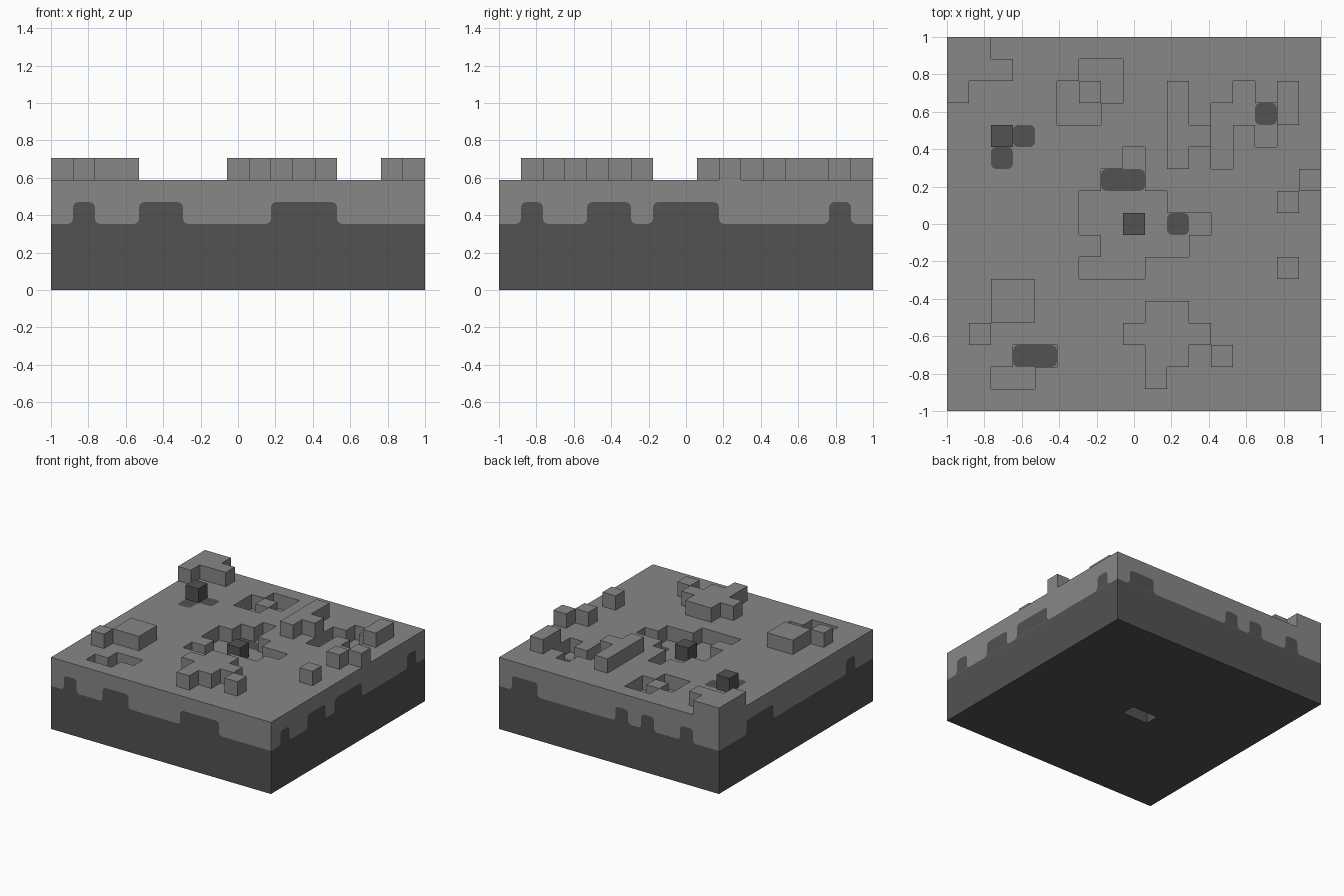
import bpy, bmesh, math
from mathutils import Vector, Matrix

cube = bpy.data.objects.get("Cube")
if cube:
    bpy.data.objects.remove(cube, do_unlink=True)

N = 17            # cells along each side
S = 2 / N         # cell size
RIM = 3           # level where the soil meets the stone
SURFACE = 5       # level of the open ground
R = 0.03          # corner radius of soil patches


def material(name, value):
    m = bpy.data.materials.new(name)
    m.use_nodes = True
    color = (value, value, value, 1)
    m.diffuse_color = color
    m.node_tree.nodes["Principled BSDF"].inputs["Base Color"].default_value = color
    return m


LIGHT = material("light grey", 0.245)
DARK = material("dark grey", 0.084)

# Ground plan, back row first: # raised, o pit, d pit with dark floor,
# p dark patch on the ground, B raised dark block, b dark block in a pit
PLAN = [
    "##...............",
    "###...oo.........",
    "#....o.o..#..o.#.",
    ".....oo...#.ood#.",
    "..Bp......##o.o..",
    "..p.....o.#.o....",
    ".......dd.......#",
    "......oooo.....#.",
    "......oobodo.....",
    ".......oooo......",
    "......ooo......#.",
    "..##.............",
    "..##.....##......",
    ".#......####.....",
    "...dd....##.#....",
    "..oo.....#.......",
    ".................",
][::-1]
LEVEL = {"#": 6, "B": 6, "o": 4, "d": 4}


def edge(i):
    return i * S - 1


def finish(name, bm, mats):
    bmesh.ops.remove_doubles(bm, verts=bm.verts, dist=1e-5)
    mesh = bpy.data.meshes.new(name)
    bm.to_mesh(mesh)
    bm.free()
    for m in mats:
        mesh.materials.append(m)
    obj = bpy.data.objects.new(name, mesh)
    bpy.context.collection.objects.link(obj)
    return obj


def add_face(bm, points, out, mat=0):
    f = bm.faces.new([bm.verts.new(p) for p in points])
    f.normal_update()
    if f.normal.dot(Vector(out)) < 0:
        f.normal_flip()
    f.material_index = mat


def stepped_shell(name, level, is_dark, up, mats):
    """Flat cell faces at their levels, joined by upright walls."""
    bm = bmesh.new()

    def height(i, j):
        return level(i, j) if 0 <= i < N and 0 <= j < N else RIM

    for i in range(N):
        for j in range(N):
            x0, x1, y0, y1 = edge(i), edge(i + 1), edge(j), edge(j + 1)
            h = height(i, j)
            z = h * S
            add_face(bm, [(x0, y0, z), (x1, y0, z), (x1, y1, z), (x0, y1, z)],
                     (0, 0, up), is_dark(i, j))
            # walls where this column stands out beyond its neighbour
            walls = (((1, 0), (x1, y0), (x1, y1)), ((-1, 0), (x0, y0), (x0, y1)),
                     ((0, 1), (x0, y1), (x1, y1)), ((0, -1), (x0, y0), (x1, y0)))
            for (dx, dy), a, b in walls:
                n = height(i + dx, j + dy)
                if (h - n) * up > 0:
                    w = n * S
                    add_face(bm, [(*a, w), (*b, w), (*b, z), (*a, z)],
                             (dx, dy, 0), is_dark(i, j))
    return finish(name, bm, mats)


def arc(cx, cy, start, end, steps=4):
    return [(cx + R * math.cos(math.radians(start + (end - start) * k / steps)),
             cy + R * math.sin(math.radians(start + (end - start) * k / steps)))
            for k in range(steps + 1)]


# Upper ground with blocks and pits
stepped_shell("upper_ground",
              lambda i, j: LEVEL.get(PLAN[j][i], SURFACE),
              lambda i, j: int(PLAN[j][i] in "Bb"), 1, [LIGHT, DARK])

# Lower slab with a small slot in its underside
stepped_shell("lower_slab",
              lambda i, j: 2 if j == N // 2 and i in (7, 8) else 0,
              lambda i, j: 0, -1, [DARK])

# Dark rounded patches on the ground and on pit floors
patches = bmesh.new()
for j, row in enumerate(PLAN):
    i = 0
    while i < N:
        end = i + 1
        if row[i] in "dp":
            while end < N and row[end] == row[i]:
                end += 1
            x0, x1, y0, y1 = edge(i), edge(end), edge(j), edge(j + 1)
            z = LEVEL.get(row[i], SURFACE) * S + 0.003
            outline = (arc(x1 - R, y1 - R, 0, 90) + arc(x0 + R, y1 - R, 90, 180)
                       + arc(x0 + R, y0 + R, 180, 270) + arc(x1 - R, y0 + R, 270, 360))
            add_face(patches, [(x, y, z) for x, y in outline], (0, 0, 1))
        i = end
finish("ground_patches", patches, [DARK])

# Dark bumps rising along each side: (first cell, cell count)
SIDES = {
    "front": [(1, 1), (4, 2), (10, 3)],
    "right": [(1, 1), (4, 2), (7, 3), (15, 1)],
    "back": [(1, 2), (9, 1), (11, 1), (14, 1)],
    "left": [(3, 3), (14, 1)],
}
for turn, (side, bumps) in enumerate(SIDES.items()):
    rot = Matrix.Rotation(turn * math.pi / 2, 3, "Z")
    bm = bmesh.new()
    z0, z1 = RIM * S, (RIM + 1) * S
    for first, count in bumps:
        a, b = edge(first), edge(first + count)
        outline = (arc(b + R, z0 + R, 270, 180) + arc(b - R, z1 - R, 0, 90)
                   + arc(a + R, z1 - R, 90, 180) + arc(a - R, z0 + R, 0, -90))
        add_face(bm, [rot @ Vector((u, -1.002, v)) for u, v in outline],
                 rot @ Vector((0, -1, 0)))
    finish(side + "_bumps", bm, [DARK])
